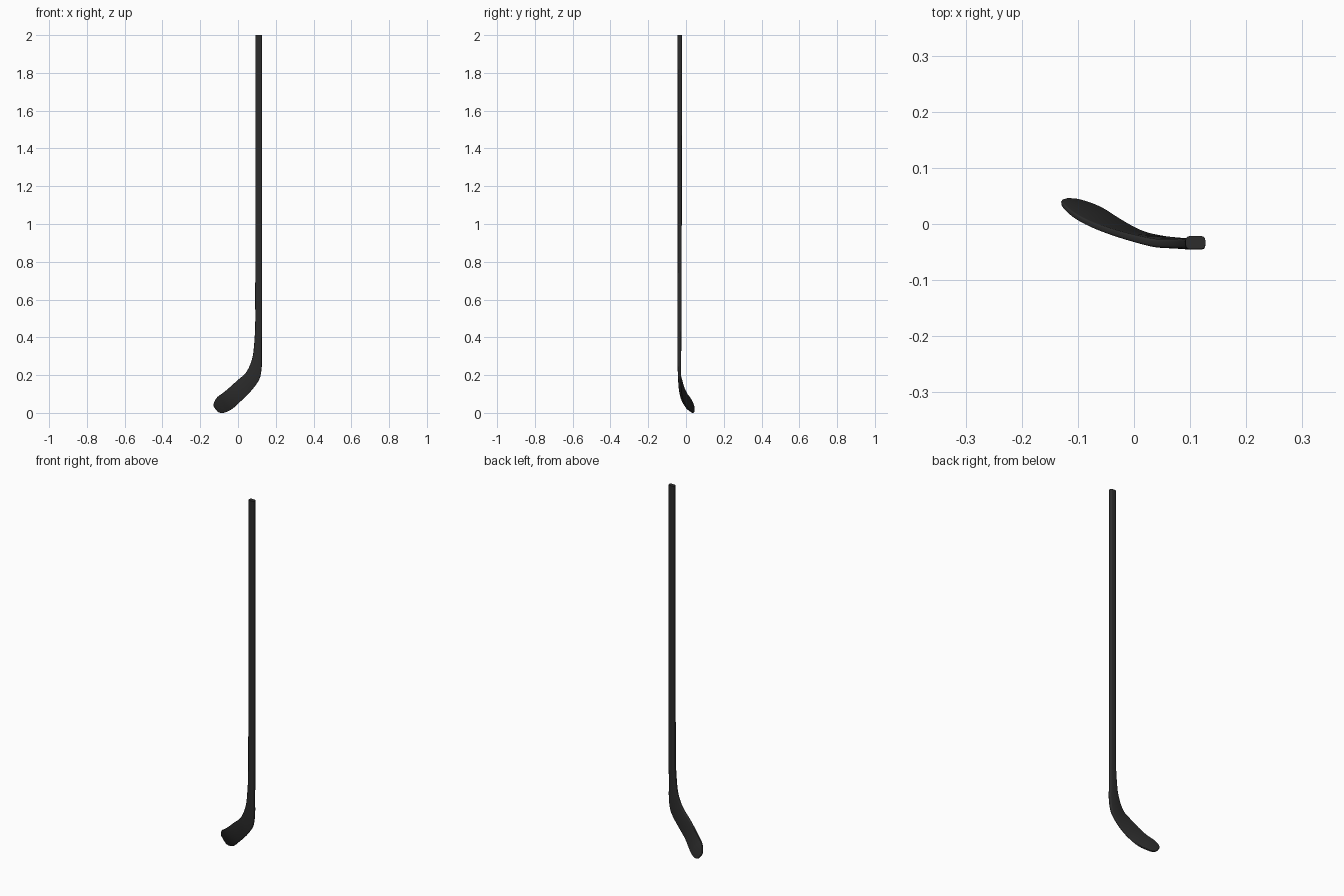
import bpy, bmesh, math
from mathutils import Vector

if "Cube" in bpy.data.objects:
    bpy.data.objects.remove(bpy.data.objects["Cube"])

# stations down the stick: upper/inner edge xyz, lower/outer edge xyz, thickness
S = [
    (.092, -.033, 2.0, .127, -.033, 2.0, .023),
    (.092, -.033, 1.3, .127, -.033, 1.3, .022),
    (.091, -.034, .65, .127, -.034, .65, .021),
    (.086, -.035, .37, .126, -.035, .34, .020),
    (.073, -.035, .28, .124, -.035, .225, .018),
    (.055, -.035, .235, .113, -.034, .178, .016),
    (.035, -.034, .205, .087, -.032, .138, .015),
    (.0, -.026, .175, .05, -.027, .096, .013),
    (-.05, -.011, .13, .01, -.015, .058, .011),
    (-.087, .004, .1, -.03, .008, .022, .010),
    (-.108, .016, .085, -.058, .026, .007, .009),
    (-.121, .027, .068, -.084, .037, .001, .008),
    (-.128, .036, .05, -.107, .043, .008, .007),
    (-.129, .041, .038, -.119, .044, .022, .006),
]


def smooth(p0, p1, p2, p3, t):
    # Hermite with tangents scaled to the local segment length
    def tan(a, b, c):
        d0, d1 = max(mid(a, b), 1e-6), max(mid(b, c), 1e-6)
        return [((q - p) / d0 * d1 + (r - q) / d1 * d0) / (d0 + d1) for p, q, r in zip(a, b, c)]
    h = mid(p1, p2)
    m1 = tan(p0, p1, p2) if p0 else [(b - a) / h for a, b in zip(p1, p2)]
    m2 = tan(p1, p2, p3) if p3 else [(b - a) / h for a, b in zip(p1, p2)]
    a, b, c, d = 2*t**3 - 3*t*t + 1, t**3 - 2*t*t + t, 3*t*t - 2*t**3, t**3 - t*t
    return [a*x + b*h*u + c*y + d*h*v for x, u, y, v in zip(p1, m1, p2, m2)]


def mid(a, b):
    return (Vector(a[:3]) + Vector(a[3:6]) - Vector(b[:3]) - Vector(b[3:6])).length / 2


rows = []
for i in range(len(S) - 1):
    n = 4
    for k in range(n):
        rows.append(smooth(S[i-1] if i else None, S[i], S[i+1],
                           S[i+2] if i + 2 < len(S) else None, k / n))
rows.append(list(S[-1]))

# loft a rounded rectangle through the stations
bm = bmesh.new()
rings = []
for i, r in enumerate(rows):
    u, l, t = Vector(r[:3]), Vector(r[3:6]), r[6]
    a, b = rows[max(i-1, 0)], rows[min(i+1, len(rows)-1)]
    tangent = (Vector(b[:3]) + Vector(b[3:6])) - (Vector(a[:3]) + Vector(a[3:6]))
    w = l - u
    half = w.length / 2
    w.normalize()
    side = w.cross(tangent).normalized()
    rad = min(.3 * t, half * .9)
    ring = []
    for q, (sx, sy) in enumerate([(1, 1), (-1, 1), (-1, -1), (1, -1)]):
        for k in range(4):
            ang = math.radians(90 * q + 30 * k)
            x = sx * (half - rad) + rad * math.cos(ang)
            y = sy * (t / 2 - rad) + rad * math.sin(ang)
            ring.append(bm.verts.new((u + l) / 2 + w * x + side * y))
    rings.append(ring)
for a, b in zip(rings, rings[1:]):
    for k in range(len(a)):
        j = (k + 1) % len(a)
        bm.faces.new((a[k], a[j], b[j], b[k]))
bm.faces.new(rings[0])
bm.faces.new(rings[-1])
bmesh.ops.recalc_face_normals(bm, faces=bm.faces)

# rest the lowest point on the ground
low = min(v.co.z for v in bm.verts)
for v in bm.verts:
    if v.co.z < .3:
        v.co.z -= low * (1 - v.co.z / .3)

mesh = bpy.data.meshes.new("hockey_stick")
bm.to_mesh(mesh)
bm.free()
ob = bpy.data.objects.new("hockey_stick", mesh)
bpy.context.collection.objects.link(ob)
mat = bpy.data.materials.new("dark charcoal")
mat.diffuse_color = (.025, .025, .025, 1)
mat.use_nodes = True
mat.node_tree.nodes["Principled BSDF"].inputs["Base Color"].default_value = mat.diffuse_color
mesh.materials.append(mat)
bpy.context.view_layer.objects.active = ob
ob.select_set(True)
bpy.ops.object.shade_smooth_by_angle(angle=math.radians(40))
